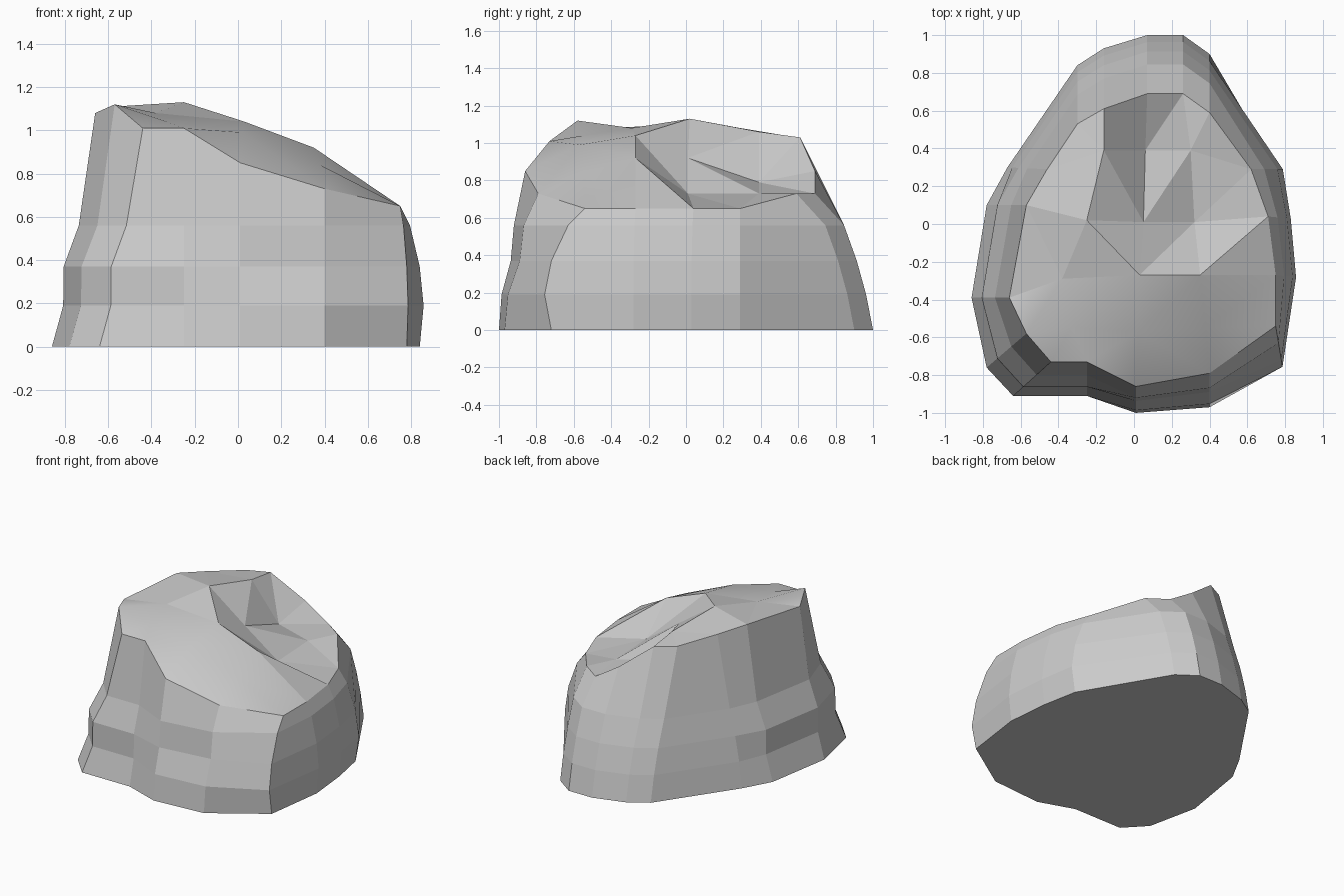
import bpy, bmesh
from mathutils import Vector
from mathutils.geometry import delaunay_2d_cdt

if "Cube" in bpy.data.objects:
    bpy.data.objects.remove(bpy.data.objects["Cube"])

# How far each side leans from base to rim at the ring heights
LEVELS = (0.0, 0.19, 0.37, 0.56)
LEAN = {
    "front": (0, 0.1, 0.45, 0.57),
    "right": (0, -0.2, 0.0, 0.5),
    "back": (0, 0.12, 0.28, 0.5),
    "left": (0, 0.26, 0.27, 0.62),
}

# Base outline and rim outline, counter-clockwise from the front
base = [(.01, -1), (.40, -.97), (.78, -.72), (.84, -.28), (.81, .03), (.76, .29),
        (.40, .90), (.26, 1), (.07, 1), (-.16, .93), (-.30, .84), (-.67, .30),
        (-.78, .10), (-.86, -.39), (-.78, -.76), (-.64, -.91), (-.25, -.91)]
rim = [(.01, -.86, .85), (.40, -.79, .73), (.75, -.54, .65), (.75, -.27, .65),
       (.71, .04, .65), (.62, .29, .65), (.40, .59, .73), (.26, .69, .73),
       (.07, .69, .85), (-.16, .61, 1.03), (-.30, .53, 1.04), (-.46, .29, 1.08),
       (-.57, .10, 1.11), (-.66, -.39, 1.08), (-.57, -.58, 1.12),
       (-.44, -.73, 1.01), (-.25, -.73, 1.01)]
sides = ["front"] * 2 + ["right"] * 4 + ["back"] * 6 + ["left"] * 5

# Top surface: rows from back to front, with a raised ridge on the left
inner = [(-.16, .39, 1.06), (.06, .39, .79), (.30, .39, .73),
         (-.25, .02, 1.13), (.05, .01, .92), (.32, .01, .73),
         (-.38, -.29, 1.08), (.03, -.27, 1.04), (.35, -.27, .92),
         (-.33, -.55, 1.04), (.02, -.57, .99), (.38, -.55, .84)]

bm = bmesh.new()
n = len(base)

# Side wall rings
rings = []
for k, z in enumerate(LEVELS):
    ring = []
    for b, r, s in zip(base, rim, sides):
        p = Vector(b).lerp(Vector(r[:2]), LEAN[s][k])
        ring.append(bm.verts.new((p.x, p.y, z)))
    rings.append(ring)
rings.append([bm.verts.new(p) for p in rim])
for low, high in zip(rings, rings[1:]):
    for i in range(n):
        j = (i + 1) % n
        bm.faces.new((low[i], low[j], high[j], high[i]))
bm.faces.new(rings[0][::-1])

# Top cap, keeping the ridge and step lines as edges
top = rings[-1] + [bm.verts.new(p) for p in inner]
edges = [(i, (i + 1) % n) for i in range(n)]
for chain in ((9, n, n + 3, 12), (8, n + 1, n + 4, n + 7, n + 10, 0),
              (n, n + 1, n + 2, 5), (7, n + 2, n + 5, n + 8, n + 11, 1),
              (n + 3, n + 4, n + 5, 4), (n + 3, n + 6, n + 9, 16),
              (13, n + 6, n + 7, n + 8, 3), (14, n + 9, n + 10, n + 11, 2)):
    edges += list(zip(chain, chain[1:]))
result = delaunay_2d_cdt([v.co.xy for v in top], edges, [], 1, 1e-5)
for tri in result[2]:
    f = bm.faces.new([top[result[3][i][0]] for i in tri])
    f.smooth = f.calc_center_median().y < -.28   # softly rounded front slope

bmesh.ops.recalc_face_normals(bm, faces=bm.faces)
mesh = bpy.data.meshes.new("boulder")
bm.to_mesh(mesh)
bm.free()
boulder = bpy.data.objects.new("boulder", mesh)
bpy.context.collection.objects.link(boulder)

# Crisp rim where the soft slope meets the wall
bpy.context.view_layer.objects.active = boulder
for e in mesh.edges:
    e.use_edge_sharp = all(4 * n <= v < 5 * n for v in e.vertices)
